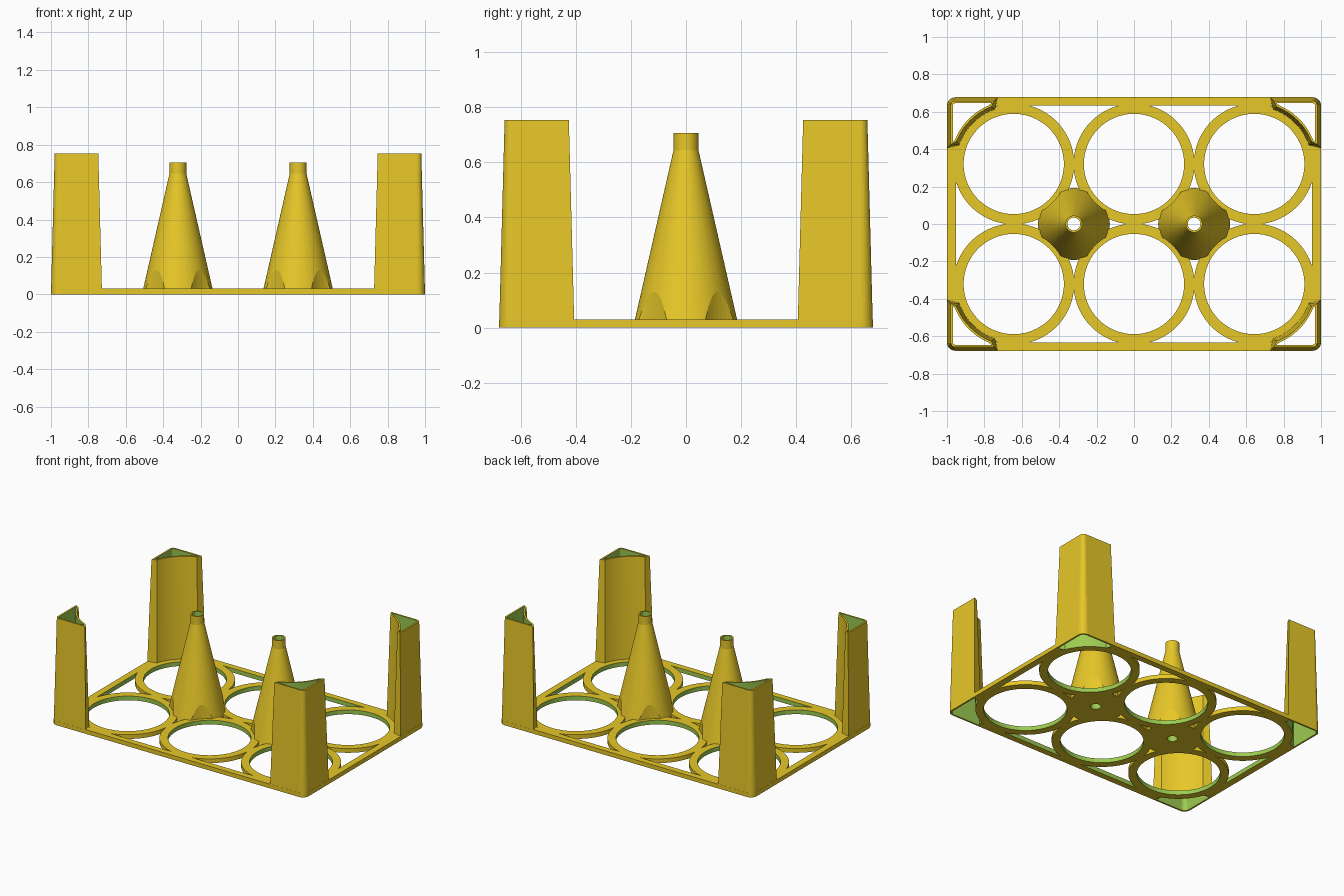
import bpy, bmesh
from math import sin, cos, pi, asin, acos

cube = bpy.data.objects.get("Cube")
if cube:
    bpy.data.objects.remove(cube, do_unlink=True)


def material(name, rgb):
    m = bpy.data.materials.new(name)
    m.use_nodes = True
    m.diffuse_color = (*rgb, 1)
    m.node_tree.nodes["Principled BSDF"].inputs["Base Color"].default_value = (*rgb, 1)
    return m


YELLOW = material("golden_yellow", (0.947, 0.680, 0.025))
GREEN = material("cut_green", (0.337, 0.597, 0.082))

# Main sizes
PITCH_X, CUP_Y = 0.643, 0.321
HALF_X, HALF_Y = 1.0, 0.678
PLATE = 0.03
POST_TOP = 0.753
CUPS = [(x * PITCH_X, s * CUP_Y) for x in (-1, 0, 1) for s in (-1, 1)]


def loft(name, sections, green=False):
    """Closed solid through stacked sections, each (outline, z)."""
    bm = bmesh.new()
    loops = [[bm.verts.new((x, y, z)) for x, y in pts] for pts, z in sections]
    for low, high in zip(loops, loops[1:]):
        for i in range(len(low)):
            j = (i + 1) % len(low)
            bm.faces.new((low[i], low[j], high[j], high[i]))
    bm.faces.new(loops[0][::-1])
    bm.faces.new(loops[-1])
    bmesh.ops.recalc_face_normals(bm, faces=bm.faces)
    for f in bm.faces:
        f.material_index = int(green)
    mesh = bpy.data.meshes.new(name)
    bm.to_mesh(mesh)
    bm.free()
    mesh.materials.append(YELLOW)
    mesh.materials.append(GREEN)
    obj = bpy.data.objects.new(name, mesh)
    bpy.context.collection.objects.link(obj)
    return obj


def arc(cx, cy, r, a, b, n):
    return [(cx + r * cos(a + (b - a) * i / n), cy + r * sin(a + (b - a) * i / n))
            for i in range(n + 1)]


def circle(cx, cy, r, n=96):
    return arc(cx, cy, r, 0, 2 * pi, n)[:-1]


def cylinder(name, cx, cy, r, low, high, green=False):
    return loft(name, [(circle(cx, cy, r), low), (circle(cx, cy, r), high)], green)


def rounded_rect(hx, hy, r):
    pts = []
    for q, (sx, sy) in enumerate(((1, 1), (-1, 1), (-1, -1), (1, -1))):
        pts += arc(sx * (hx - r), sy * (hy - r), r, q * pi / 2, (q + 1) * pi / 2, 8)
    return pts


def combine(target, other, operation):
    mod = target.modifiers.new("combine", "BOOLEAN")
    mod.operation, mod.solver, mod.object = operation, "EXACT", other
    bpy.context.view_layer.objects.active = target
    bpy.ops.object.modifier_apply(modifier=mod.name)
    bpy.data.objects.remove(other, do_unlink=True)


def post_outline(d, sx, sy):
    """Corner outline with a concave cup side, moved inwards by d."""
    r = 0.308 + d
    r_corner = 0.045 - d
    turn = asin((0.1 + d) / r)
    pts = [(HALF_X - d, 0.405 + d)]
    pts += arc(HALF_X - 0.045, HALF_Y - 0.045, r_corner, 0, pi / 2, 8)
    pts += [(0.727 + d, HALF_Y - d)]
    pts += arc(PITCH_X, CUP_Y, r, pi / 2 - turn, turn, 28)
    return [(sx * x, sy * y) for x, y in pts]


def post_cavity(sx, sy):
    return loft("cavity", [(post_outline(0.012, sx, sy), -0.001),
                           (post_outline(0.032, sx, sy), POST_TOP + 0.001)], True)


# Tray: border frame joined with the cup rings, then cut through
outer = rounded_rect(HALF_X, HALF_Y, 0.045)
tray = loft("tray", [(outer, 0), (outer, PLATE)])
window = rounded_rect(0.953, 0.634, 0.005)
combine(tray, loft("window", [(window, -0.1), (window, 0.1)], True), "DIFFERENCE")
for x, y in CUPS:
    combine(tray, cylinder("ring", x, y, 0.323, 0, PLATE), "UNION")
for x, y in CUPS:
    combine(tray, cylinder("hole", x, y, 0.268, -0.1, 0.1, True), "DIFFERENCE")

# Hollow tapered corner posts, open at both ends
for sx, side in ((-1, "right"), (1, "left")):
    for sy, end in ((-1, "front"), (1, "back")):
        combine(tray, post_cavity(sx, sy), "DIFFERENCE")
        post = loft(f"{end}_{side}_post", [(post_outline(0, sx, sy), 0),
                                           (post_outline(0.02, sx, sy), POST_TOP)])
        combine(post, post_cavity(sx, sy), "DIFFERENCE")

# Central cones, scooped around the cups and bored through
for s, side in ((-1, "right"), (1, "left")):
    cx = s * PITCH_X / 2
    rings = ((0.192, 0), (0.045, 0.645), (0.045, 0.706))
    cone = loft(f"{side}_cone", [(circle(cx, 0, r), z) for r, z in rings])
    for x, y in CUPS:
        if abs(x - cx) < PITCH_X:
            combine(cone, cylinder("scoop", x, y, 0.292, -0.1, 0.9), "DIFFERENCE")
    combine(cone, cylinder("bore", cx, 0, 0.034, -0.1, 0.9, True), "DIFFERENCE")
    combine(tray, cylinder("bore", cx, 0, 0.034, -0.1, 0.9, True), "DIFFERENCE")
